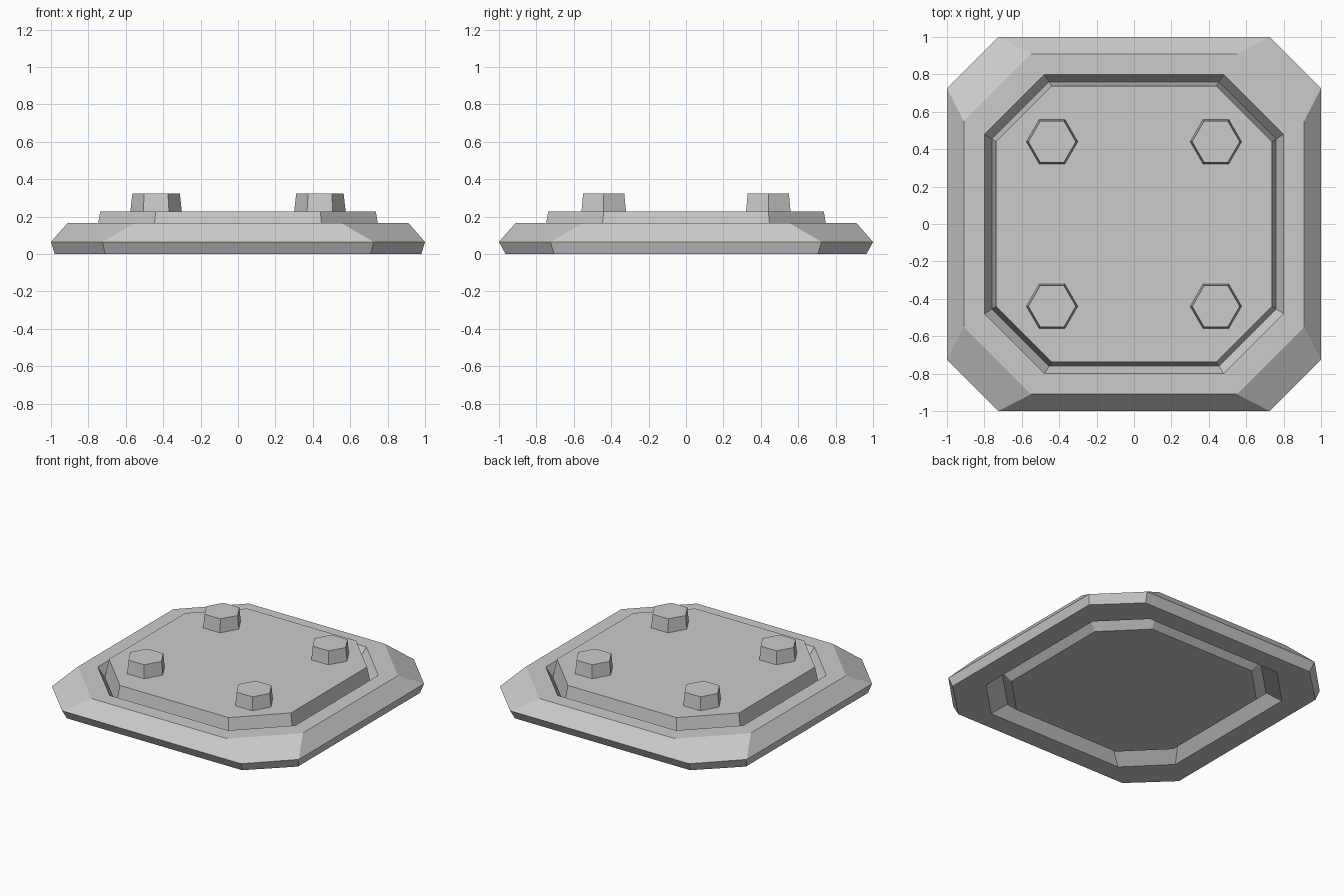
import bpy, bmesh
from math import cos, sin, pi

if "Cube" in bpy.data.objects:
    bpy.data.objects.remove(bpy.data.objects["Cube"])


def octagon(ax, ay, cx, cy, z):
    """Corner-cut square: half sizes ax, ay; straight edges end at cx, cy."""
    q = [(ax, cy), (cx, ay)]
    return ([(x, y, z) for x, y in q] +
            [(-x, y, z) for x, y in reversed(q)] +
            [(-x, -y, z) for x, y in q] +
            [(x, -y, z) for x, y in reversed(q)])


def loft(name, loops, closed=False, location=(0, 0, 0)):
    """Skin a stack of loops; closed joins last to first, else caps the ends."""
    bm = bmesh.new()
    rings = [[bm.verts.new(p) for p in loop] for loop in loops]
    n = len(rings[0])
    pairs = list(zip(rings, rings[1:]))
    if closed:
        pairs.append((rings[-1], rings[0]))
    else:
        bm.faces.new(rings[0])
        bm.faces.new(rings[-1])
    for a, b in pairs:
        for i in range(n):
            j = (i + 1) % n
            bm.faces.new((a[i], a[j], b[j], b[i]))
    bmesh.ops.recalc_face_normals(bm, faces=bm.faces)
    mesh = bpy.data.meshes.new(name)
    bm.to_mesh(mesh)
    bm.free()
    obj = bpy.data.objects.new(name, mesh)
    obj.location = location
    bpy.context.collection.objects.link(obj)
    return obj


# Bevelled outer frame with a six-sided cross-section
loft("frame", [
    octagon(0.98, 0.965, 0.71, 0.705, 0),
    octagon(1.0, 1.0, 0.725, 0.725, 0.065),
    octagon(0.91, 0.91, 0.55, 0.55, 0.167),
    octagon(0.80, 0.80, 0.48, 0.48, 0.167),
    octagon(0.757, 0.757, 0.452, 0.452, 0.085),
    octagon(0.82, 0.82, 0.55, 0.55, 0),
], closed=True)

# Raised centre plate, flared towards its middle and tapered underneath
loft("centre_plate", [
    octagon(0.70, 0.70, 0.43, 0.43, 0.02),
    octagon(0.762, 0.762, 0.455, 0.455, 0.08),
    octagon(0.737, 0.737, 0.44, 0.44, 0.226),
])

# Four tapered hexagonal bolt heads
hexes = [[(r * cos(k * pi / 3), r * sin(k * pi / 3), z) for k in range(6)]
         for r, z in ((0.138, 0.222), (0.127, 0.323))]
for sx in (-1, 1):
    for sy in (-1, 1):
        loft("bolt_head", hexes, location=(0.438 * sx, 0.44 * sy, 0))
